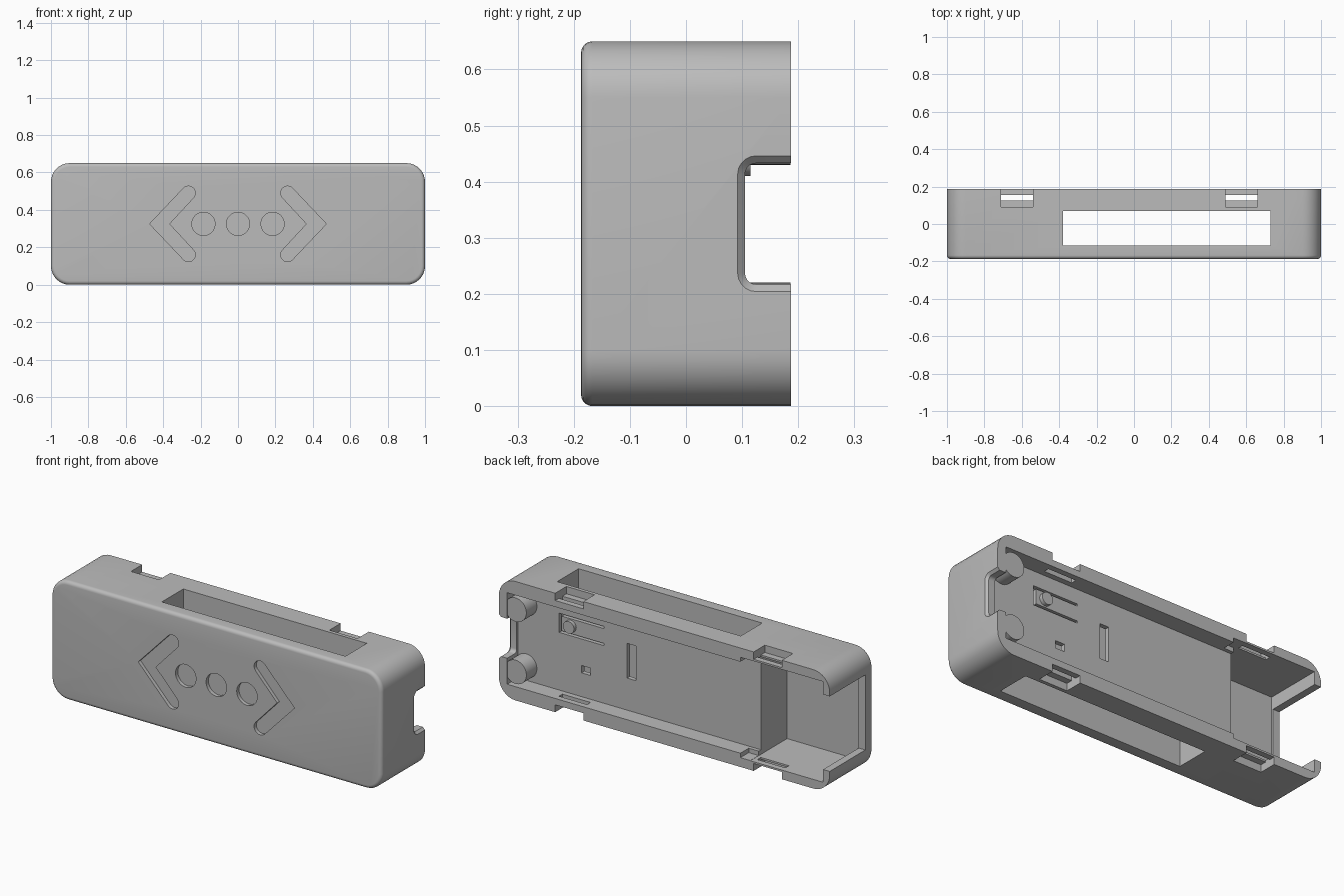
import bpy, bmesh, math

cube = bpy.data.objects.get("Cube")
if cube:
    bpy.data.objects.remove(cube, do_unlink=True)

W, D, H = 1.0, 0.187, 0.65      # half width, half depth, height
FLOOR = 0.095                   # tray floor level
MID = H / 2

grey = bpy.data.materials.new("plain grey plastic")
grey.use_nodes = True
grey.diffuse_color = (0.5, 0.5, 0.5, 1)
grey.node_tree.nodes["Principled BSDF"].inputs["Base Color"].default_value = (0.5, 0.5, 0.5, 1)


def arc(cx, cy, r, a0, a1, n):
    """Points on an arc, angles in degrees."""
    return [(cx + r * math.cos(math.radians(a0 + (a1 - a0) * i / n)),
             cy + r * math.sin(math.radians(a0 + (a1 - a0) * i / n))) for i in range(n + 1)]


def rounded(a0, a1, b0, b1, r, n=8):
    """Rounded rectangle outline."""
    return (arc(a1 - r, b1 - r, r, 0, 90, n) + arc(a0 + r, b1 - r, r, 90, 180, n)
            + arc(a0 + r, b0 + r, r, 180, 270, n) + arc(a1 - r, b0 + r, r, 270, 360, n))


def rect(a0, a1, b0, b1):
    return [(a0, b0), (a1, b0), (a1, b1), (a0, b1)]


def loft(name, rings):
    """Closed solid through equal-length rings of 3D points."""
    bm = bmesh.new()
    loops = [[bm.verts.new(p) for p in ring] for ring in rings]
    for lo, hi in zip(loops, loops[1:]):
        for i in range(len(lo)):
            j = (i + 1) % len(lo)
            bm.faces.new((lo[i], lo[j], hi[j], hi[i]))
    bm.faces.new(loops[0])
    bm.faces.new(loops[-1])
    bmesh.ops.recalc_face_normals(bm, faces=bm.faces)
    mesh = bpy.data.meshes.new(name)
    bm.to_mesh(mesh)
    bm.free()
    mesh.materials.append(grey)
    obj = bpy.data.objects.new(name, mesh)
    bpy.context.collection.objects.link(obj)
    return obj


def prism(name, outline, y0, y1):
    """Outline in x, z pulled along y."""
    return loft(name, [[(x, y, z) for x, z in outline] for y in (y0, y1)])


def activate(obj):
    bpy.ops.object.select_all(action='DESELECT')
    obj.select_set(True)
    bpy.context.view_layer.objects.active = obj


def cut(body, cutter):
    cutter.hide_render = True
    activate(body)
    mod = body.modifiers.new("cut", 'BOOLEAN')
    mod.operation = 'DIFFERENCE'
    mod.solver = 'EXACT'
    mod.object = cutter
    bpy.ops.object.modifier_apply(modifier=mod.name)
    bpy.data.objects.remove(cutter, do_unlink=True)


# Housing block with rounded corners and a rounded front edge
soft = 0.02
rings = []
for i in range(6):
    t = math.radians(90 * i / 5)
    inset = soft * (1 - math.sin(t))
    y = -D + soft * (1 - math.cos(t))
    rings.append([(x, y, z) for x, z in rounded(-W + inset, W - inset, inset, H - inset, 0.1 - inset)])
rings.append([(x, D, z) for x, z in rounded(-W, W, 0, H, 0.1)])
housing = loft("housing", rings)

# Shallow back tray, deep end pocket and the small step between them
cut(housing, prism("tray_cutter", rect(-0.6, 0.95, 0.075, H - 0.075), FLOOR, 0.3))
cut(housing, prism("pocket_cutter", rect(-0.96, -0.52, 0.05, H - 0.05), -0.13, 0.3))
cut(housing, prism("step_cutter", rect(-0.53, -0.46, 0.051, H - 0.051), FLOOR + 0.02, 0.3))
cut(housing, prism("end_opening_cutter", rect(-1.1, -0.9, 0.12, H - 0.12), -0.12, 0.3))

# Window running right through from top to bottom
cut(housing, loft("window_cutter", [[(x, y, z) for x, y in rect(-0.38, 0.73, -0.115, 0.07)]
                                    for z in (-0.1, H + 0.1)]))

# Chamfered cable slot in the other end
slot_rings = []
for x, grow in ((0.9, 0), (0.987, 0), (1.0, 0.013), (1.05, 0.013)):
    slot_rings.append([(x, y, z) for y, z in
                       rounded(0.105 - grow, 0.3, 0.217 - grow, 0.433 + grow, 0.02 + grow, 5)])
cut(housing, loft("cable_slot_cutter", slot_rings))

# Clip notches along the top and bottom back edges
for x0 in (-0.71, 0.49):
    for side in (-1, 1):
        for y0, y1, z0 in ((0.09, 0.3, 0.285), (0.125, 0.155, 0.2)):
            zs = (MID + side * z0, MID + side * 0.4)
            cut(housing, loft("notch_cutter", [[(x, y, z) for x, y in rect(x0, x0 + 0.17, y0, y1)]
                                               for z in zs]))

# Sunken dots and arrowheads on the front
for x in (-0.185, 0, 0.185):
    cut(housing, prism("dot_cutter", arc(x, MID, 0.062, 0, 360, 40)[:-1], -0.3, -0.167))
r, tip, end, rise = 0.037, 0.42, 0.265, 0.165
miter = r * math.sqrt(2)
arrow = ([(tip + miter, MID)] + arc(end, MID + rise, r, 45, 225, 12)
         + [(tip - miter, MID)] + arc(end, MID - rise, r, 135, 315, 12))
for side in (-1, 1):
    cut(housing, prism("arrow_cutter", [(side * x, z) for x, z in arrow], -0.3, -0.167))

# Slots in the tray floor, with a springy tongue
tongue = [(0.43, 0.495), (0.70, 0.495), (0.70, 0.39), (0.43, 0.39),
          (0.43, 0.402), (0.685, 0.402), (0.685, 0.483), (0.43, 0.483)]
for outline in (tongue, rect(0.236, 0.29, 0.25, 0.44), rect(0.51, 0.565, 0.205, 0.245)):
    cut(housing, prism("floor_slot_cutter", outline, 0.05, 0.12))

# Button on the tongue and round corner posts
parts = [housing, prism("tongue_button", arc(0.63, 0.443, 0.033, 0, 360, 32)[:-1], 0.08, 0.115)]
for name, z in (("lower_post", 0.155), ("upper_post", H - 0.155)):
    parts.append(prism(name, arc(0.9, z, 0.065, 0, 360, 40)[:-1], 0.085, 0.186))

for part in parts:
    activate(part)
    bpy.ops.object.shade_smooth_by_angle(angle=math.radians(30))
